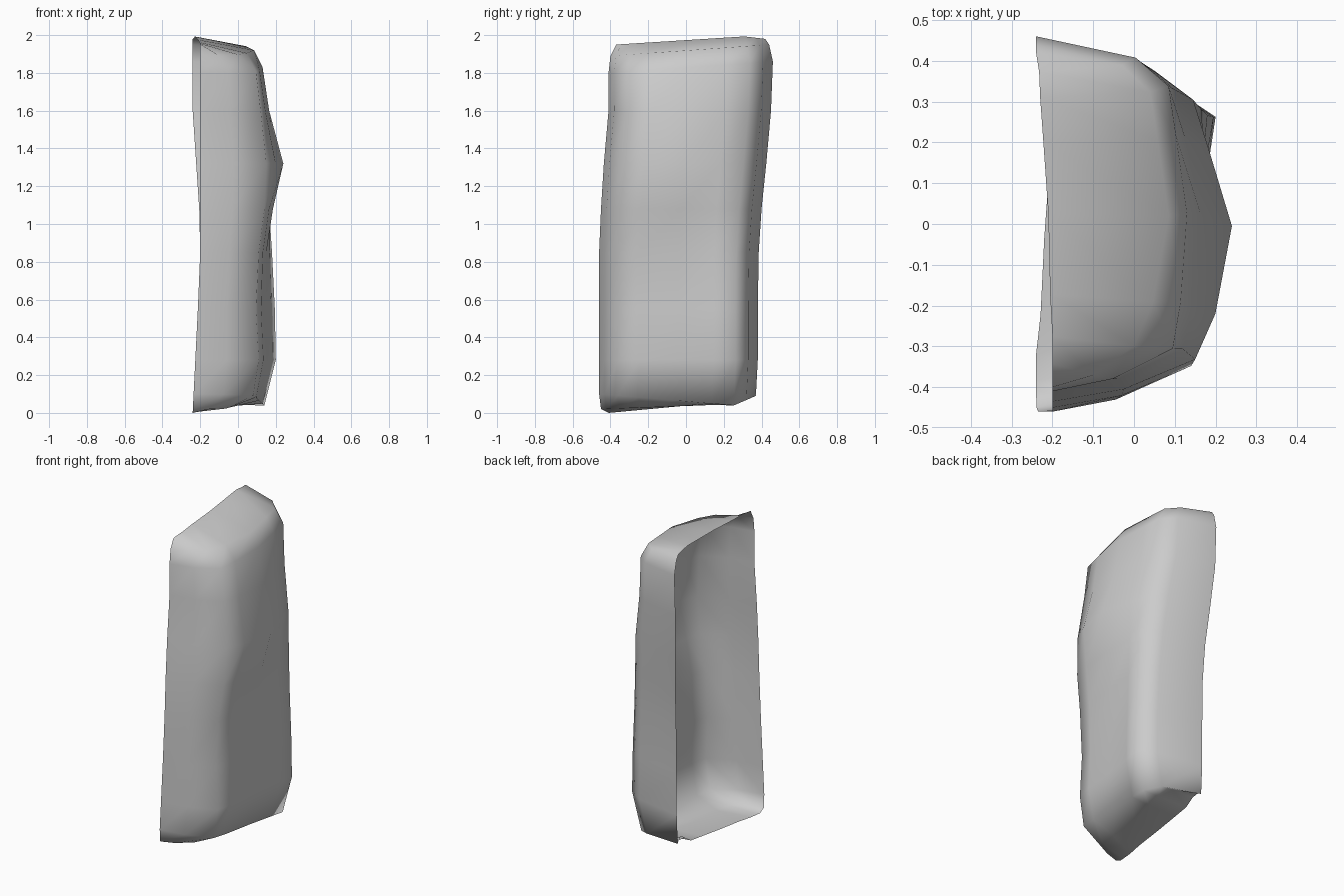
import bpy
import bmesh

# Remove the default cube
cube = bpy.data.objects.get("Cube")
if cube:
    bpy.data.objects.remove(cube, do_unlink=True)


def lerp(a, b, t):
    return a + (b - a) * t


def clamp(t):
    return max(0.0, min(1.0, t))


# Cross-sections from bottom to top:
# height front, height back, y front, y back, x front shoulder, x middle, x back shoulder
SECTIONS = [
    (0.00, 0.07, -0.41, 0.34, -0.24, -0.22, -0.20),
    (0.02, 0.05, -0.45, 0.36, -0.06, -0.04, 0.02),
    (0.10, 0.03, -0.46, 0.37, 0.08, 0.11, 0.14),
    (0.28, 0.28, -0.46, 0.38, 0.11, 0.155, 0.20),
    (0.55, 0.55, -0.46, 0.38, 0.095, 0.145, 0.195),
    (0.85, 0.85, -0.46, 0.385, 0.11, 0.15, 0.18),
    (1.08, 1.08, -0.45, 0.40, 0.14, 0.185, 0.165),
    (1.32, 1.32, -0.435, 0.425, 0.15, 0.24, 0.145),
    (1.60, 1.60, -0.41, 0.45, 0.12, 0.165, 0.10),
    (1.80, 1.86, -0.41, 0.46, 0.095, 0.13, 0.085),
    (1.89, 1.95, -0.40, 0.44, 0.00, 0.085, 0.04),
    (1.95, 2.00, -0.37, 0.42, -0.20, -0.21, -0.23),
]
# Position of each column from the front rim to the back rim
COLUMNS = (0, 0.035, 0.12, 0.25, 0.5, 0.72, 0.86, 0.94, 1)


def section_points(zf, zb, yf, yb, xf, xm, xb):
    """One curved section, running from the front rim round to the back rim."""
    rim_f = lerp(-0.24, -0.20, clamp(zf / 0.8))
    rim_b = lerp(-0.20, -0.24, clamp((zb - 1.0) / 0.6))
    xs = (rim_f, lerp(rim_f, xf, 0.5), xf, lerp(xf, xm, 0.55), xm,
          lerp(xm, xb, 0.6), xb, lerp(xb, rim_b, 0.25), rim_b)
    # The back corners are rounded off at the bottom and the top
    corner = 0.06 if zb < 0.2 else -0.02 if zb > 1.98 else 0
    return [(x, lerp(yf, yb, t), lerp(zf, zb, t) + corner * clamp((t - 0.86) / 0.14))
            for x, t in zip(xs, COLUMNS)]


# Loft the sections into an open-backed shell
bm = bmesh.new()
rows = [[bm.verts.new(p) for p in section_points(*s)] for s in SECTIONS]
for low, high in zip(rows, rows[1:]):
    for j in range(len(COLUMNS) - 1):
        bm.faces.new((low[j], low[j + 1], high[j + 1], high[j]))
mesh = bpy.data.meshes.new("rock_shell")
bm.to_mesh(mesh)
bm.free()
for poly in mesh.polygons:
    poly.use_smooth = True

shell = bpy.data.objects.new("rock_shell", mesh)
bpy.context.collection.objects.link(shell)

# Plain stone grey
grey = (0.6, 0.6, 0.6, 1)
mat = bpy.data.materials.new("stone_grey")
mat.use_nodes = True
mat.diffuse_color = grey
for node in mat.node_tree.nodes:
    if node.type == 'BSDF_PRINCIPLED':
        node.inputs["Base Color"].default_value = grey
mesh.materials.append(mat)
